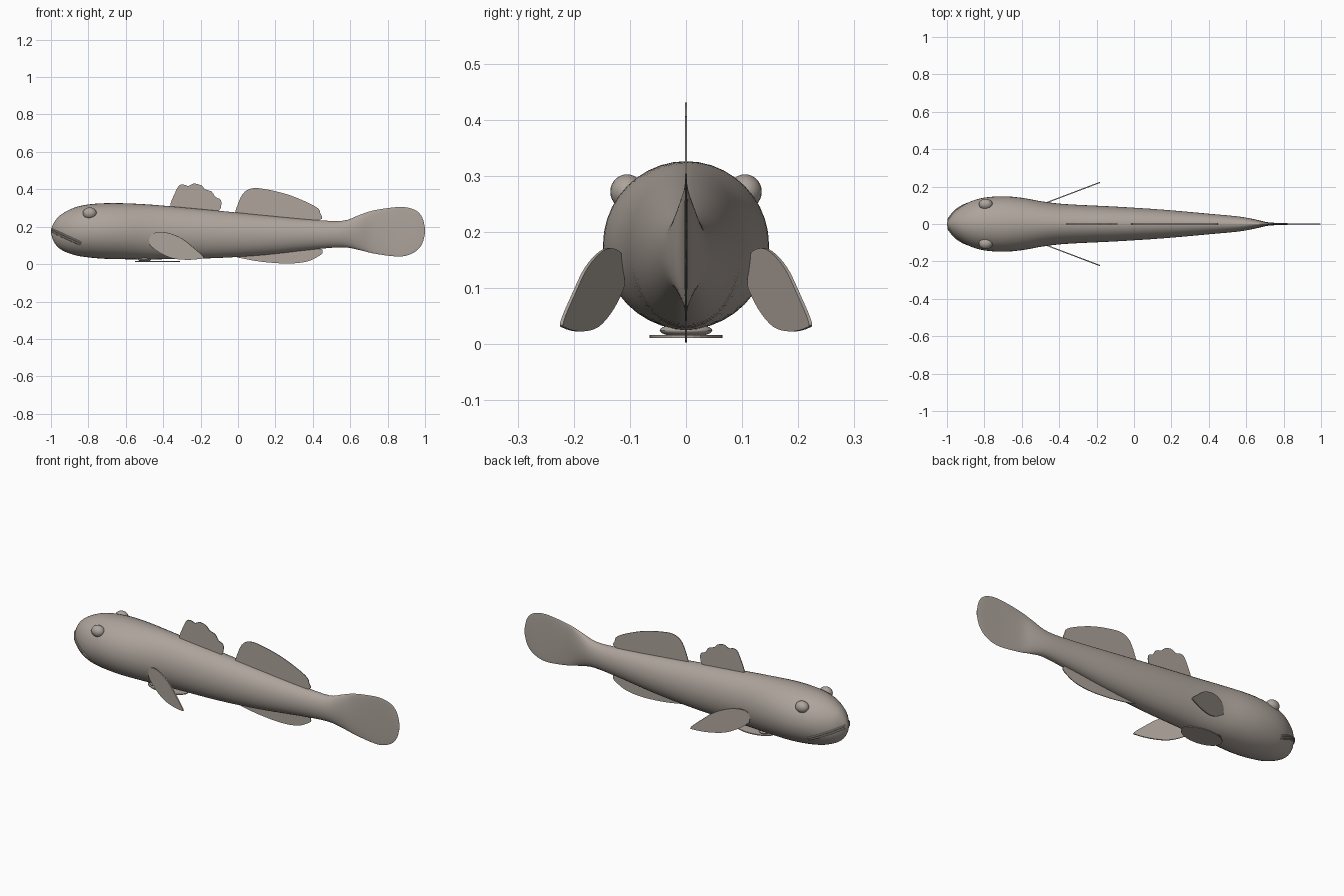
import bpy, bmesh, math
from mathutils import Vector

cube = bpy.data.objects.get("Cube")
if cube:
    bpy.data.objects.remove(cube, do_unlink=True)

skin = bpy.data.materials.new("warm grey skin")
skin.use_nodes = True
colour = (0.42, 0.37, 0.33, 1)
skin.diffuse_color = colour
skin.node_tree.nodes["Principled BSDF"].inputs["Base Color"].default_value = colour


def finish(bm, name, smooth=True):
    bmesh.ops.recalc_face_normals(bm, faces=bm.faces)
    mesh = bpy.data.meshes.new(name)
    bm.to_mesh(mesh)
    bm.free()
    mesh.materials.append(skin)
    obj = bpy.data.objects.new(name, mesh)
    bpy.context.collection.objects.link(obj)
    if smooth:
        bpy.ops.object.select_all(action="DESELECT")
        obj.select_set(True)
        bpy.context.view_layer.objects.active = obj
        bpy.ops.object.shade_smooth_by_angle(angle=math.radians(40))
    return obj


def spline(points, steps):
    """Catmull-Rom curve through the points, open ended."""
    p = [Vector(q) for q in points]
    p = [p[0]] + p + [p[-1]]
    out = []
    for a, b, c, d in zip(p, p[1:], p[2:], p[3:]):
        for i in range(steps):
            t = i / steps
            out.append(0.5 * (2 * b + (c - a) * t + (2 * a - 5 * b + 4 * c - d) * t ** 2
                              + (3 * b - a - 3 * c + d) * t ** 3))
    return out + [p[-1]]


# Body and tail stations: x, bottom, top, half width
STATIONS = spline([
    (-1, .165, .185, .008), (-.985, .12, .22, .035), (-.95, .08, .262, .075),
    (-.88, .05, .3, .118), (-.8, .036, .319, .141), (-.7, .028, .326, .148),
    (-.6, .026, .325, .14), (-.48, .025, .319, .119), (-.36, .027, .309, .106),
    (-.1, .033, .285, .093), (.15, .05, .26, .077), (.4, .078, .237, .055),
    (.56, .09, .232, .04), (.65, .075, .263, .024), (.72, .058, .286, .009),
    (.82, .043, .302, .004), (.89, .043, .305, .003), (.95, .068, .288, .003),
    (.985, .11, .25, .002), (1, .165, .19, .001)], 4)


def skin_y(x, z):
    """Half width of the body surface at a given length and height."""
    for a, b in zip(STATIONS, STATIONS[1:]):
        if a[0] <= x <= b[0]:
            s = a.lerp(b, (x - a[0]) / max(b[0] - a[0], 1e-6))
            k = (2 * z - s[1] - s[2]) / (s[2] - s[1])
            return s[3] * math.sqrt(max(0, 1 - k * k))
    return 0


def build_body(sides=40):
    bm = bmesh.new()
    rings = []
    for x, low, high, w in STATIONS:
        ring = []
        for i in range(sides):
            a = math.tau * i / sides
            ring.append(bm.verts.new((x, w * math.cos(a),
                                      (low + high) / 2 + (high - low) / 2 * math.sin(a))))
        rings.append(ring)
    for r, s in zip(rings, rings[1:]):
        for i in range(sides):
            j = (i + 1) % sides
            bm.faces.new((r[i], r[j], s[j], s[i]))
    bm.faces.new(rings[0])
    bm.faces.new(rings[-1])
    finish(bm, "body_and_tail")


def plate(name, outline, place, thick):
    """Thin fin: outline points are placed in space and extruded by thick."""
    bm = bmesh.new()
    face = bm.faces.new([bm.verts.new(place(u, v)) for u, v in outline])
    face.normal_update()
    offset = face.normal * thick
    for v in bm.verts:
        v.co -= offset / 2
    side = bmesh.ops.extrude_face_region(bm, geom=[face], use_keep_orig=True)
    bmesh.ops.translate(bm, vec=offset,
                        verts=[g for g in side["geom"] if isinstance(g, bmesh.types.BMVert)])
    finish(bm, name, False)


def ellipsoid(name, centre, radii):
    bm = bmesh.new()
    bmesh.ops.create_uvsphere(bm, u_segments=24, v_segments=14, radius=1)
    bmesh.ops.scale(bm, vec=radii, verts=bm.verts)
    bmesh.ops.translate(bm, vec=centre, verts=bm.verts)
    finish(bm, name)


def lip(name, start, end, radius):
    """Tube wrapping round the snout from one mouth corner to the other."""
    side = []
    for i in range(17):
        t = (i / 16) ** 2
        x = start[0] + (end[0] - start[0]) * t
        z = start[1] + (end[1] - start[1]) * t
        side.append((x, skin_y(x, z), z))
    path = [(x, -y, z) for x, y, z in reversed(side)] + side
    bm = bmesh.new()
    rings = []
    for i, p in enumerate(path):
        along = Vector(path[min(i + 1, len(path) - 1)]) - Vector(path[max(i - 1, 0)])
        out = along.cross(Vector((0, 0, 1))).normalized()
        up = out.cross(along).normalized()
        rings.append([bm.verts.new(Vector(p) + radius * (out * math.cos(a) + up * math.sin(a)))
                      for a in [math.tau * k / 8 for k in range(8)]])
    for r, s in zip(rings, rings[1:]):
        for k in range(8):
            bm.faces.new((r[k], r[k - 1], s[k - 1], s[k]))
    bm.faces.new(rings[0])
    bm.faces.new(rings[-1])
    finish(bm, name)


build_body()
lip("upper_lip", (-.992, .184), (-.84, .115), .006)
lip("lower_lip", (-.992, .172), (-.84, .104), .006)


# Fins along the centre line
def upright(x, z):
    return (x, 0, z)


front_dorsal = [(-.36, .29), (-.36, .325), (-.335, .385), (-.315, .42), (-.29, .425),
                (-.265, .418), (-.235, .431), (-.195, .42), (-.175, .4), (-.14, .387),
                (-.12, .358), (-.09, .34), (-.105, .28), (-.2, .26)]
rear_dorsal = [(-.02, .25), (-.01, .295), (.025, .375), (.075, .405), (.15, .4), (.26, .374),
               (.36, .335), (.425, .3), (.44, .272), (.43, .235), (.2, .23)]
anal = [(-.02, .04), (.06, .023), (.15, .01), (.27, .003), (.37, .014), (.435, .045),
        (.452, .065), (.42, .085), (.2, .075)]
plate("front_dorsal_fin", spline(front_dorsal, 3), upright, .004)
plate("rear_dorsal_fin", spline(rear_dorsal, 4), upright, .004)
plate("anal_fin", spline(anal, 4), upright, .004)

# Paired eyes and pectoral fins
pectoral = [(-.475, .13), (-.46, .16), (-.42, .171), (-.37, .166), (-.3, .137), (-.24, .09),
            (-.185, .04), (-.2, .029), (-.27, .023), (-.35, .031), (-.42, .062), (-.47, .1)]
for label, s in (("left", 1), ("right", -1)):
    ellipsoid(label + "_eye", (-.793, s * .105, .272), (.037, .03, .031))
    plate(label + "_pectoral_fin", spline(pectoral, 4),
          lambda x, z: (x, s * (.113 + .38 * (x + .47)), z), .006)

# Pelvic sucker disc under the belly with its short stalk
disc = [(-.43 + .12 * math.cos(a), .065 * math.sin(a))
        for a in [math.tau * i / 32 for i in range(32)]]
plate("pelvic_disc", disc, lambda x, y: (x, y, .014), .005)
ellipsoid("pelvic_stalk", (-.5, 0, .025), (.035, .047, .012))
